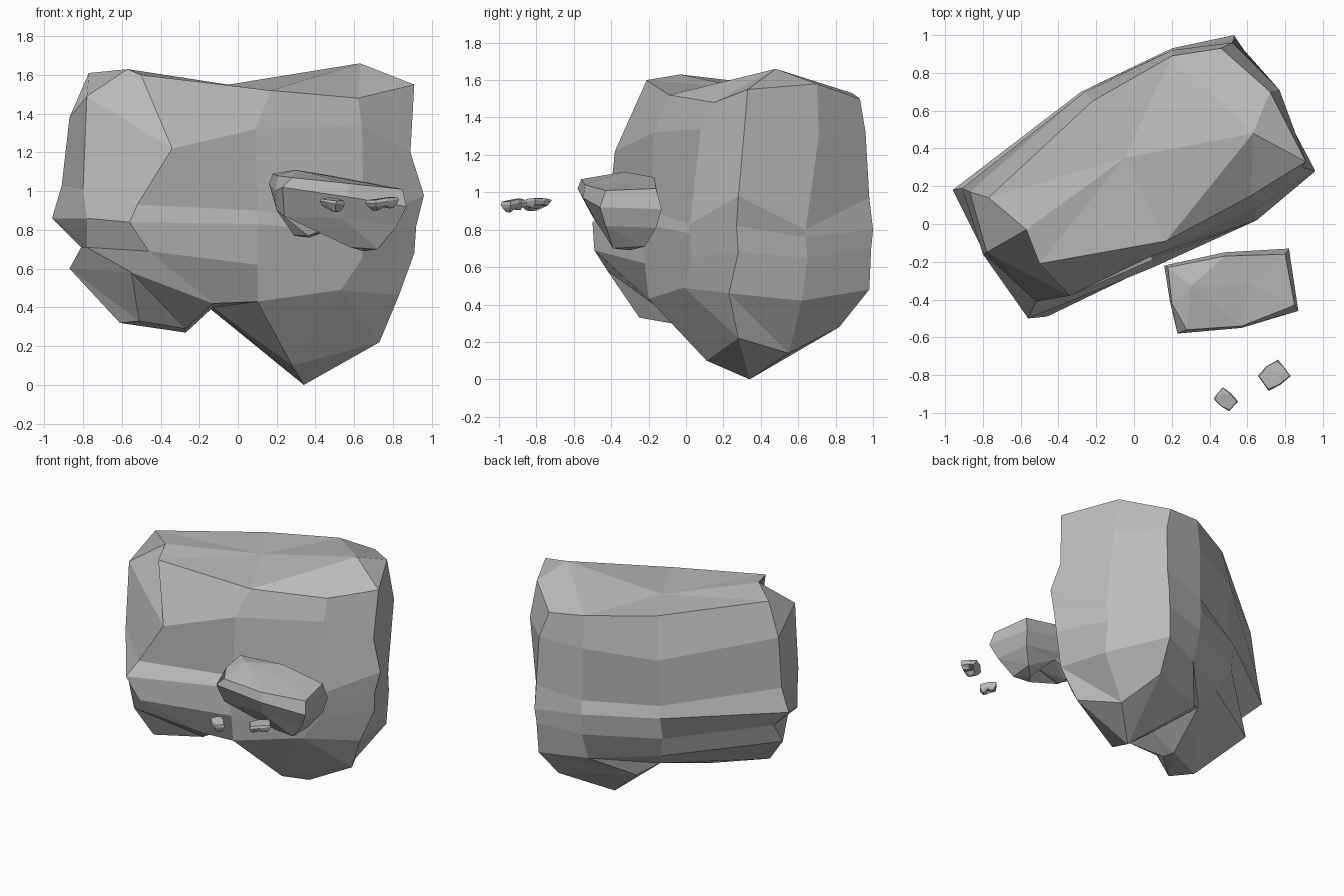
import bpy
import bmesh
from math import radians
from mathutils import Matrix, Vector

cube = bpy.data.objects.get("Cube")
if cube:
    bpy.data.objects.remove(cube, do_unlink=True)

# One plain stone colour for every rock
stone = bpy.data.materials.new("stone grey")
stone.use_nodes = True
colour = (0.5, 0.5, 0.5, 1.0)
stone.diffuse_color = colour
stone.node_tree.nodes["Principled BSDF"].inputs["Base Color"].default_value = colour


def add_cap(bm, ring, first, second, start, end, valley):
    """Close a ring with two peaks, split by a valley or joined by a ridge."""
    a, b = bm.verts.new(first), bm.verts.new(second)
    count = len(ring)
    for i in range(count):
        peak = b if start <= i < end else a
        bm.faces.new((ring[i], ring[(i + 1) % count], peak))
    if valley:
        bm.faces.new((a, ring[start], ring[end]))
        bm.faces.new((b, ring[end], ring[start]))
    else:
        bm.faces.new((a, ring[start], b))
        bm.faces.new((a, b, ring[end]))


def add_rock(name, mesh):
    rock = bpy.data.objects.new(name, mesh)
    bpy.context.collection.objects.link(rock)
    return rock


def loft_rock(name, sections, top_cap, bottom_cap):
    """Loft the sections, then close the ridged top and the two-lobed base."""
    bm = bmesh.new()
    rings = [[bm.verts.new(point) for point in section] for section in sections]
    for upper, lower in zip(rings, rings[1:]):
        for i in range(len(upper)):
            j = (i + 1) % len(upper)
            if lower is rings[-1]:
                # Fixed diagonals keep the valley between the lobes crisp
                bm.faces.new((upper[i], lower[i], lower[j]))
                bm.faces.new((upper[i], lower[j], upper[j]))
            else:
                bm.faces.new((upper[i], lower[i], lower[j], upper[j]))
    add_cap(bm, rings[0], *top_cap, valley=False)
    add_cap(bm, rings[-1], *bottom_cap, valley=True)
    bmesh.ops.recalc_face_normals(bm, faces=bm.faces)
    mesh = bpy.data.meshes.new(name)
    bm.to_mesh(mesh)
    bm.free()
    mesh.materials.append(stone)
    return add_rock(name, mesh)


def add_fragment(name, source, centre, size, turn):
    """Place a shrunken copy of a rock, its long axis turned by an angle."""
    mesh = source.data.copy()
    mesh.name = name
    align = Matrix.Rotation(radians(-9), 4, "Z") @ Matrix.Translation((-.515, .355, -.9))
    shrink = Matrix.Diagonal(Vector((*size, 1)))
    pose = Matrix.Translation(centre) @ Matrix.Rotation(radians(turn), 4, "Z")
    mesh.transform(pose @ shrink @ align)
    return add_rock(name, mesh)


# Large boulder: sections run from the left tip round the front
rim = [(-.77, .14, 1.61), (-.57, -.03, 1.63), (-.5, -.21, 1.6), (.17, -.09, 1.52), (.62, .15, 1.48),
       (.91, .33, 1.55), (.72, .7, 1.58), (.46, .93, 1.5), (.2, .89, 1.53), (-.22, .65, 1.55)]
shoulder = [(-.87, .17, 1.38), (-.78, -.15, 1.49), (-.34, -.38, 1.22), (.09, -.17, 1.32), (.64, .08, 1.34),
            (.89, .3, 1.2), (.77, .71, 1.3), (.52, .96, 1.32), (.2, .92, 1.3), (-.26, .7, 1.25)]
waist = [(-.91, .19, 1.03), (-.8, -.16, 1.01), (-.52, -.41, .93), (.1, -.19, .9), (.65, .02, .83),
         (.96, .28, .98), (.77, .64, .8), (.53, .98, .97), (.2, .92, .92), (-.25, .66, .9)]
ledge = [(-.96, .18, .86), (-.78, -.18, .86), (-.56, -.5, .84), (.1, -.23, .83), (.65, .02, .78),
         (.92, .27, .82), (.77, .64, .76), (.53, 1, .8), (.2, .93, .82), (-.28, .7, .83)]
belly = [(-.81, .14, .71), (-.78, -.18, .71), (-.46, -.49, .69), (.1, -.22, .62), (.64, .03, .65),
         (.91, .28, .68), (.77, .65, .65), (.52, .99, .7), (.2, .92, .67), (-.28, .67, .67)]
underside = [(-.87, .12, .6), (-.55, -.42, .58), (-.13, -.2, .42), (.1, -.2, .43), (.53, -.01, .49),
             (.83, .23, .46), (.77, .62, .42), (.51, .98, .48), (.2, .85, .47), (-.21, .6, .5)]
lobes = [(-.61, -.1, .32), (-.51, -.25, .33), (-.27, -.02, .29), (-.13, .04, .4), (.28, .11, .1),
         (.73, .28, .22), (.57, .55, .14), (.46, .82, .28), (-.02, .6, .31), (-.14, .5, .39)]
loft_rock("large_boulder", (rim, shoulder, waist, ledge, belly, underside, lobes),
          ((-.05, .35, 1.55), (.63, .48, 1.66), 3, 8),
          ((-.27, .09, .27), (.34, .34, 0), 3, 9))

# Medium boulder: sections run from the back left corner round the front
plate = [(.18, -.23, 1.09), (.2, -.42, 1.08), (.28, -.56, 1.07), (.57, -.54, 1.04),
         (.85, -.43, 1.01), (.8, -.16, 1.02), (.48, -.17, 1.08)]
overhang = [(.16, -.22, 1.04), (.19, -.41, 1), (.23, -.58, 1.02), (.57, -.55, .97),
            (.87, -.46, .92), (.82, -.13, .91), (.48, -.15, .98)]
flank = [(.2, -.22, .9), (.2, -.4, .9), (.24, -.5, .87), (.54, -.49, .86),
         (.82, -.43, .82), (.8, -.16, .81), (.48, -.17, .87)]
feet = [(.29, -.23, .77), (.36, -.36, .77), (.52, -.38, .83), (.58, -.39, .71),
        (.72, -.39, .7), (.73, -.22, .71), (.52, -.2, .82)]
medium = loft_rock("medium_boulder", (plate, overhang, flank, feet),
                   ((.3, -.33, 1.11), (.62, -.32, 1.05), 3, 6),
                   ((.37, -.28, .76), (.65, -.3, .69), 2, 6))

# Two small floating stones
add_fragment("small_left_stone", medium, (.74, -.8, .935), (.21, .3, .17), 216)
add_fragment("small_right_stone", medium, (.485, -.93, .93), (.165, .21, .18), -41)
